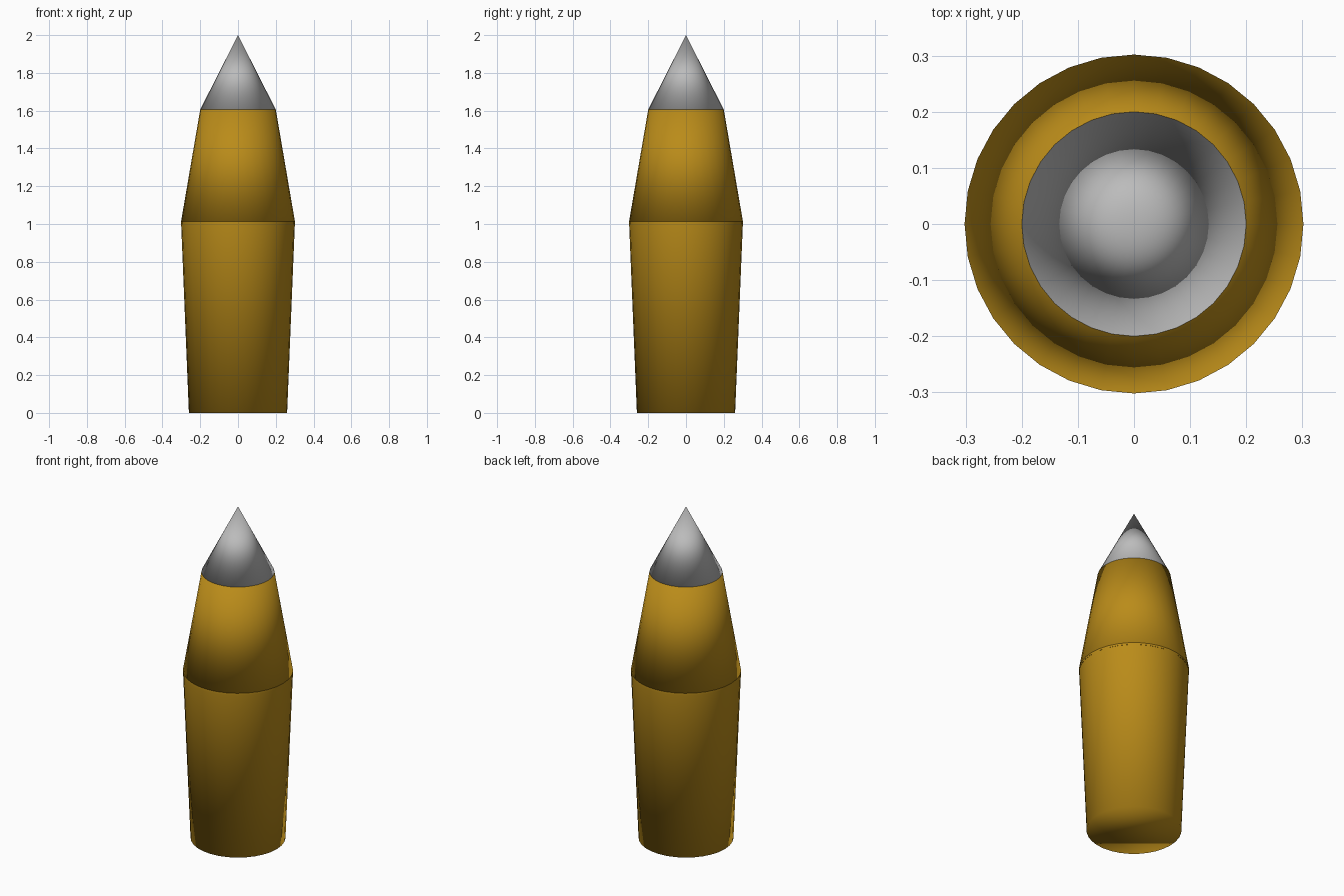
import bpy
import bmesh

if "Cube" in bpy.data.objects:
    bpy.data.objects.remove(bpy.data.objects["Cube"])


def material(name, r, g, b):
    m = bpy.data.materials.new(name)
    m.diffuse_color = (r, g, b, 1)
    m.use_nodes = True
    m.node_tree.nodes["Principled BSDF"].inputs["Base Color"].default_value = m.diffuse_color
    return m


brass = material("brass", 0.49, 0.26, 0.01)
steel = material("steel", 0.5, 0.5, 0.5)


def frustum(name, z0, z1, r0, r1, mat, bottom=True, top=True):
    """Smooth-shaded 32-sided cone section, with optional end caps."""
    bpy.ops.mesh.primitive_cone_add(vertices=32, radius1=r0, radius2=r1,
                                    depth=z1 - z0, location=(0, 0, (z0 + z1) / 2))
    ob = bpy.context.object
    ob.name = name
    bm = bmesh.new()
    bm.from_mesh(ob.data)
    bm.normal_update()
    drop = [f for f in bm.faces if (f.normal.z > 0.99 and not top)
            or (f.normal.z < -0.99 and not bottom)]
    bmesh.ops.delete(bm, geom=drop, context='FACES')
    bm.to_mesh(ob.data)
    bm.free()
    bpy.ops.object.shade_smooth()
    ob.data.materials.append(mat)
    return ob


# Long casing, widening upward, open under the rim
frustum("casing", 0, 1.0, 0.26, 0.301, brass, top=False)
# Thin rim where casing meets shoulder
frustum("rim", 1.0, 1.012, 0.302, 0.302, brass, bottom=False, top=False)
# Tapered shoulder
frustum("shoulder", 1.01, 1.606, 0.302, 0.2, brass)
# Pointed metal tip
frustum("tip", 1.606, 2.0, 0.2, 0, steel)
